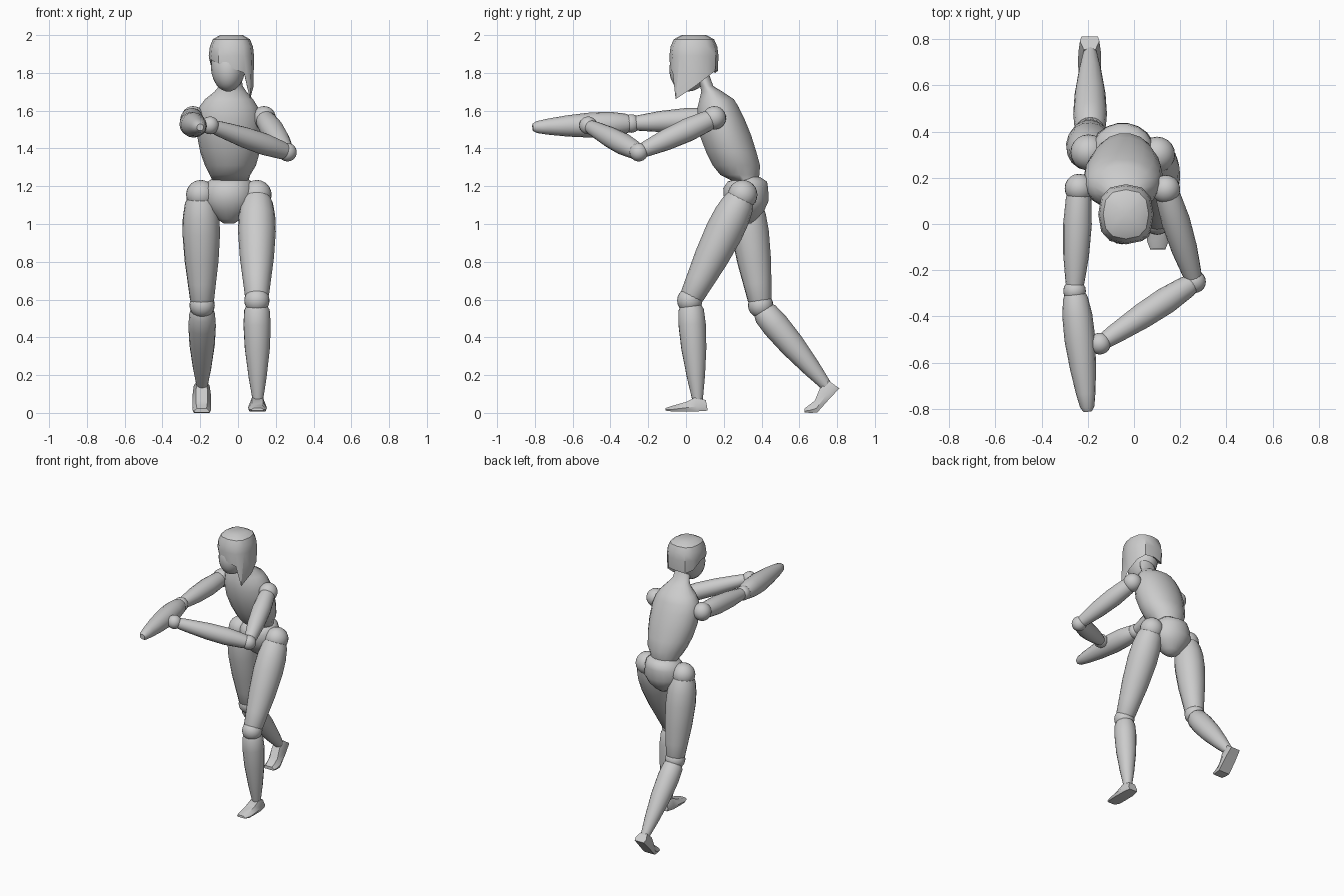
import bpy, bmesh
from math import sin, cos, pi, radians
from mathutils import Vector

if "Cube" in bpy.data.objects:
    bpy.data.objects.remove(bpy.data.objects["Cube"])


def loft(name, rings, angle=45):
    """Skin a list of equal-length point rings and cap both ends."""
    bm = bmesh.new()
    vs = [[bm.verts.new(p) for p in r] for r in rings]
    n = len(vs[0])
    for a, b in zip(vs, vs[1:]):
        for i in range(n):
            j = (i + 1) % n
            bm.faces.new((a[i], a[j], b[j], b[i]))
    for cap in (vs[0], vs[-1]):
        c = bm.verts.new(sum((v.co for v in cap), Vector()) / n)
        for i in range(n):
            bm.faces.new((cap[i], cap[(i + 1) % n], c))
    bmesh.ops.recalc_face_normals(bm, faces=bm.faces)
    me = bpy.data.meshes.new(name)
    bm.to_mesh(me)
    bm.free()
    ob = bpy.data.objects.new(name, me)
    bpy.context.collection.objects.link(ob)
    smooth(ob, angle)
    return ob


def smooth(ob, angle=45):
    bpy.ops.object.select_all(action='DESELECT')
    bpy.context.view_layer.objects.active = ob
    ob.select_set(True)
    bpy.ops.object.shade_smooth_by_angle(angle=radians(angle))


def ball(name, loc, scale, rot=0.0):
    s = (scale,) * 3 if isinstance(scale, float) else scale
    bpy.ops.mesh.primitive_uv_sphere_add(segments=20, ring_count=12, radius=1,
                                         location=loc, rotation=(rot, 0, 0))
    ob = bpy.context.object
    ob.name = name
    ob.scale = s
    smooth(ob)


def limb(name, a, b, profile, n=16):
    a, b = Vector(a), Vector(b)
    q = (b - a).to_track_quat('Z', 'Y')
    loft(name, [[a.lerp(b, t) + q @ Vector((r * cos(2 * pi * i / n), r * sin(2 * pi * i / n), 0))
                 for i in range(n)] for t, r in profile])


def stack(name, rows, n=18):
    """Horizontal ellipses given as z, x0, x1, y0, y1."""
    loft(name, [[((x0 + x1) / 2 + (x1 - x0) / 2 * cos(2 * pi * i / n),
                  (y0 + y1) / 2 + (y1 - y0) / 2 * sin(2 * pi * i / n), z)
                 for i in range(n)] for z, x0, x1, y0, y1 in rows])


def foot(name, x, rows):
    """Sections given as sole y, sole z, top y, top z, half width."""
    shape = ((-.85, 0), (.85, 0), (1, .35), (.6, 1), (-.6, 1), (-1, .35))
    loft(name, [[(x + w * sx, y0 + (y1 - y0) * t, z0 + (z1 - z0) * t) for sx, t in shape]
                for y0, z0, y1, z1, w in rows], 40)


# Torso with neck, and pelvis
stack("torso", [
    (1.23, -.135, .055, .24, .385), (1.26, -.15, .065, .18, .39),
    (1.31, -.175, .095, .14, .394), (1.38, -.20, .115, .105, .375),
    (1.47, -.217, .125, .07, .347), (1.56, -.22, .122, .057, .31),
    (1.62, -.205, .105, .06, .28), (1.66, -.175, .08, .07, .255),
    (1.70, -.125, .045, .08, .195), (1.73, -.10, .025, .075, .145),
    (1.80, -.09, .015, .04, .12)])
stack("pelvis", [
    (1.25, -.12, .04, .29, .39), (1.225, -.16, .07, .22, .43),
    (1.19, -.18, .085, .195, .437), (1.12, -.187, .09, .20, .438),
    (1.07, -.155, .06, .225, .415), (1.025, -.11, .015, .265, .375),
    (1.003, -.075, -.02, .295, .345)])

# Head
ball("head", (-.052, .025, 1.835), (.092, .11, .137), radians(-20))

# Swept hair: short on one side, long pointed lock on the other
hem = [1.725, 1.78, 1.81, 1.81, 1.80, 1.82, 1.87, 1.865, 1.85, 1.825, 1.80, 1.66]


def outline(i, s):
    c, d = cos(i * pi / 6), sin(i * pi / 6)
    sg = lambda v: abs(v) ** .8 * (1 if v > 0 else -1)
    return -.035 + .12 * s * sg(c), .042 + .13 * s * sg(d)


hair = [[(*outline(i, s), z) for i in range(12)]
        for s, z in ((.5, 2.0), (.82, 1.978), (.95, 1.94), (1, 1.89))]
hair.append([(*outline(i, .97), hem[i]) for i in range(12)])
tip = hair[-1][11]
hair[-1][11] = (tip[0] - .005, -.055, tip[2])
hair.append([(-.035 + .06 * cos(i * pi / 6), .04 + .06 * sin(i * pi / 6), 1.86) for i in range(12)])
loft("hair", hair, 35)

# Limb profiles: position along limb, radius
THIGH = [(0, .065), (.08, .085), (.2, .097), (.35, .1), (.6, .09), (.8, .075), (.95, .064), (1, .05)]
SHIN = [(0, .055), (.05, .068), (.2, .073), (.45, .067), (.75, .048), (.95, .031), (1, .026)]
UPPER = [(0, .045), (.1, .055), (.35, .062), (.65, .056), (.9, .042), (1, .035)]
FORE = [(0, .038), (.08, .048), (.3, .058), (.55, .055), (.85, .042), (1, .032)]
HAND = [(0, .04), (.06, .054), (.2, .065), (.4, .067), (.65, .056), (.85, .042), (.96, .031), (1, .018)]

# Legs: hip, knee, knee underside, ankle
legs = {
    "left": ((.10, .30, 1.155), (.10, .02, .595), (.10, .025, .57), (.105, .062, .06)),
    "right": ((-.197, .31, 1.155), (-.19, .395, .57), (-.19, .405, .545), (-.19, .755, .13)),
}
for side, (hip, knee, under, ankle) in legs.items():
    ball(side + "_hip_joint", hip, .078)
    limb(side + "_thigh", hip, knee, THIGH)
    ball(side + "_knee_joint", knee, .067)
    limb(side + "_shin", under, ankle, SHIN)

# Feet: one flat, one pushing off on its toes
foot("left_foot", .103, [
    (.115, .012, .105, .068, .036), (.06, .008, .05, .082, .048), (-.02, .008, .0, .058, .05),
    (-.075, .008, -.07, .038, .047), (-.11, .012, -.108, .026, .033)])
foot("right_foot", -.192, [
    (.812, .13, .755, .17, .042), (.76, .075, .708, .128, .049), (.695, .002, .682, .065, .05),
    (.66, 0, .65, .04, .048), (.628, .002, .628, .024, .042)])

# Arms: shoulder, elbow, end
arms = {
    "left": ((.138, .15, 1.562), (.262, -.25, 1.38), (-.15, -.52, 1.522), FORE),
    "right": ((-.238, .155, 1.562), (-.257, -.29, 1.532), (-.2, -.812, 1.512), HAND),
}
for side, (shoulder, elbow, end, prof) in arms.items():
    ball(side + "_shoulder_joint", shoulder, .062)
    limb(side + "_upper_arm", shoulder, elbow, UPPER)
    ball(side + "_elbow_joint", elbow, .049)
    limb(side + "_forearm", elbow, end, prof)
ball("left_wrist_joint", (-.148, -.518, 1.522), .047)
